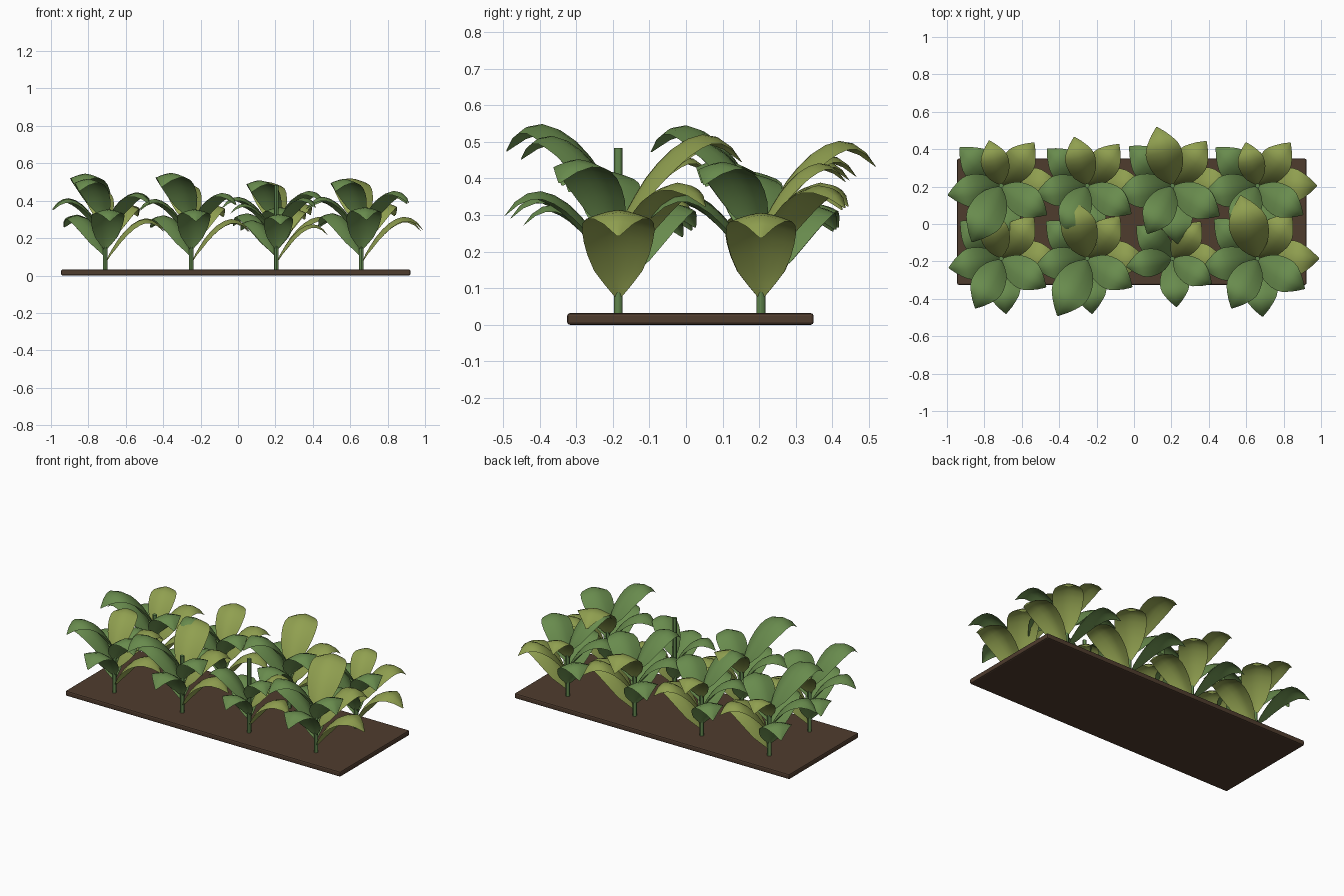
import bpy, bmesh, math
from mathutils import Vector

if "Cube" in bpy.data.objects:
    bpy.data.objects.remove(bpy.data.objects["Cube"])


def material(name, rgb):
    m = bpy.data.materials.new(name)
    m.diffuse_color = (*rgb, 1)
    m.use_nodes = True
    m.node_tree.nodes["Principled BSDF"].inputs["Base Color"].default_value = m.diffuse_color
    return m


SOIL = material("soil", (0.078, 0.045, 0.027))
STEM = material("stem_green", (0.12, 0.24, 0.075))
GREEN = material("leaf_green", (0.14, 0.26, 0.075))
LIGHT = material("leaf_light", (0.28, 0.35, 0.08))

# leaf midrib as (outward, up, half width), all relative to the leaf reach
RIB = [(0.02, 0.0, 0.03), (0.07, 0.12, 0.12), (0.14, 0.24, 0.20),
       (0.23, 0.38, 0.255), (0.33, 0.50, 0.285), (0.44, 0.605, 0.30),
       (0.56, 0.68, 0.295), (0.68, 0.715, 0.265), (0.80, 0.695, 0.205),
       (0.91, 0.62, 0.12), (1.0, 0.50, 0.01)]
ACROSS = (-1, -0.67, -0.33, 0, 0.33, 0.67, 1)
GOLDEN = math.radians(137.5)


def add_leaf(name, x, y, z, azimuth, reach, mat):
    out = Vector((math.cos(azimuth), math.sin(azimuth), 0))
    side = Vector((-out.y, out.x, 0))
    up = Vector((0, 0, 1))
    bm = bmesh.new()
    rows = []
    for k, (r, h, w) in enumerate(RIB):
        a, b = RIB[max(k - 1, 0)], RIB[min(k + 1, len(RIB) - 1)]
        tangent = (out * (b[0] - a[0]) + up * (b[1] - a[1])).normalized()
        normal = tangent.cross(side)
        row = []
        for t in ACROSS:
            p = out * r + up * h + side * (w * t) - normal * (0.28 * w * abs(t) ** 1.5)
            row.append(bm.verts.new(Vector((x, y, z)) + p * reach))
        rows.append(row)
    for lo, hi in zip(rows, rows[1:]):
        for j in range(len(ACROSS) - 1):
            f = bm.faces.new((lo[j], hi[j], hi[j + 1], lo[j + 1]))
            f.smooth = True
    bmesh.ops.recalc_face_normals(bm, faces=bm.faces)
    # make the upper side the outside
    if sum(f.normal.z * f.calc_area() for f in bm.faces) < 0:
        bmesh.ops.reverse_faces(bm, faces=bm.faces)
    me = bpy.data.meshes.new(name)
    bm.to_mesh(me)
    bm.free()
    me.materials.append(mat)
    bpy.context.collection.objects.link(bpy.data.objects.new(name, me))


# soil slab
bpy.ops.mesh.primitive_cube_add(size=1, location=(-0.012, 0.012, 0.016))
bed = bpy.context.object
bed.name = "soil_bed"
bed.scale = (1.868, 0.674, 0.032)
bpy.ops.object.transform_apply(location=False, rotation=False, scale=True)
bev = bed.modifiers.new("bevel", 'BEVEL')
bev.width = 0.008
bev.segments = 2
bed.data.materials.append(SOIL)

# plants: x, y, stem top, usual reach, reach of the two topmost leaves
PLANTS = [
    (-0.71, 0.205, 0.36, 0.29, (0.25, 0.34)),
    (-0.25, 0.205, 0.32, 0.28, (0.27, 0.28)),
    (0.205, 0.205, 0.32, 0.30, (0.325, 0.29)),
    (0.66, 0.205, 0.32, 0.29, (0.24, 0.28)),
    (-0.71, -0.185, 0.32, 0.285, (0.265, 0.30)),
    (-0.25, -0.185, 0.38, 0.285, (0.32, 0.345)),
    (0.205, -0.185, 0.483, 0.25, ()),
    (0.66, -0.185, 0.31, 0.30, (0.35, 0.30)),
]
for n, (x, y, stem_top, reach, top) in enumerate(PLANTS, 1):
    # stem
    bpy.ops.mesh.primitive_cylinder_add(vertices=12, radius=0.012, depth=stem_top - 0.02,
                                        location=(x, y, (stem_top + 0.02) / 2))
    stem = bpy.context.object
    stem.name = f"stem_{n}"
    stem.data.materials.append(STEM)
    bpy.ops.object.shade_smooth_by_angle()
    # leaves spiral up the stem, every third one light
    lengths = [reach * 1.1] + [reach * 1.04] * 2 + [reach] * 3 + list(top)
    for i, length in enumerate(lengths):
        add_leaf(f"leaf_{n}_{i + 1}", x, y, 0.078 + 0.032 * i, GOLDEN * i,
                 length, GREEN if i % 3 else LIGHT)
